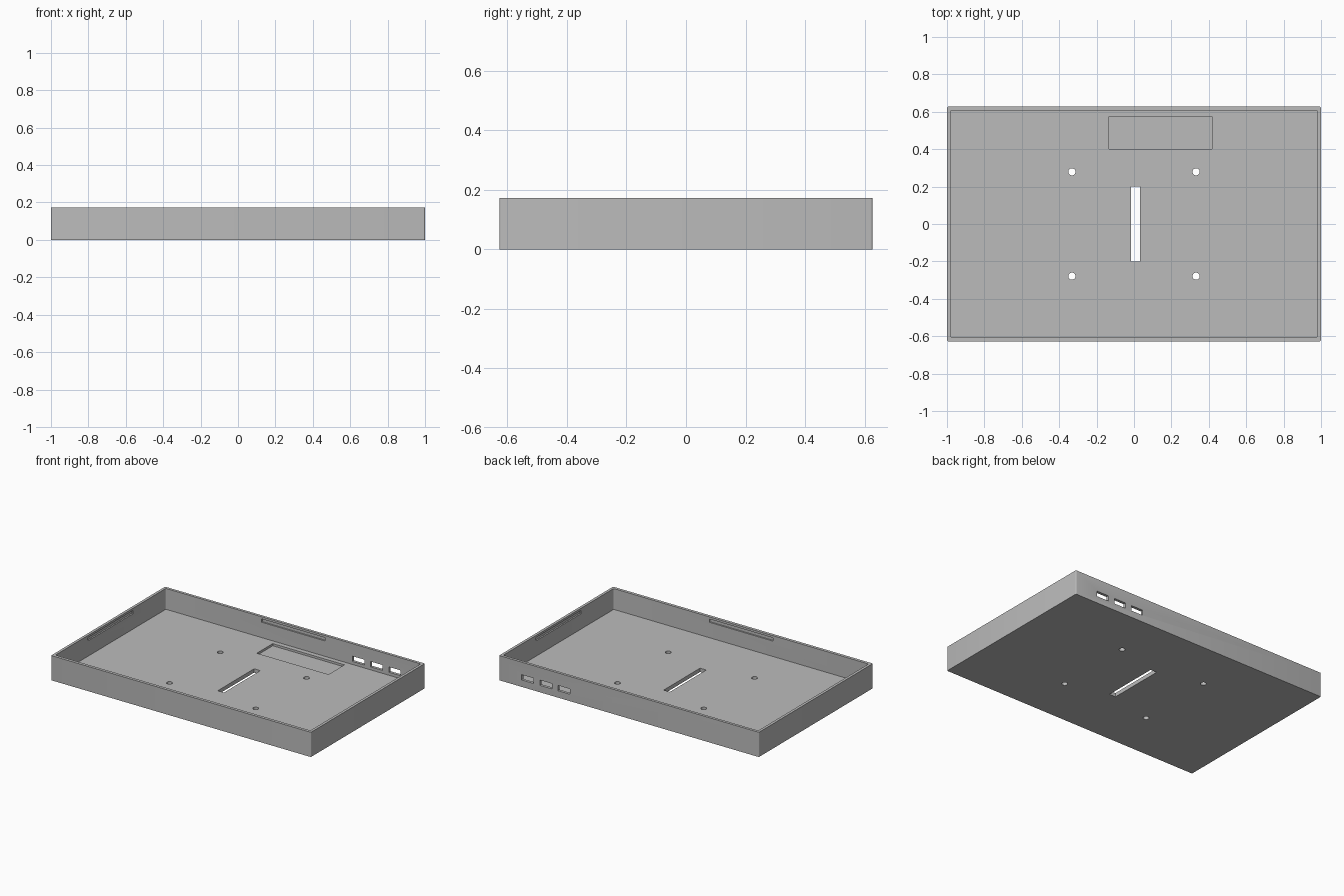
import bpy
import bmesh
from mathutils import Matrix, Vector

if "Cube" in bpy.data.objects:
    bpy.data.objects.remove(bpy.data.objects["Cube"], do_unlink=True)

HALF_X, HALF_Y, HEIGHT = 1.0, 0.627, 0.172
IN_X, IN_FRONT, IN_BACK = 0.981, -0.606, 0.608
FLOOR = 0.027

grey = bpy.data.materials.new("plain grey")
grey.use_nodes = True
colour = (0.5, 0.5, 0.5, 1)
grey.diffuse_color = colour
grey.node_tree.nodes["Principled BSDF"].inputs["Base Color"].default_value = colour


def finish(name, bm):
    mesh = bpy.data.meshes.new(name)
    bm.to_mesh(mesh)
    bm.free()
    mesh.materials.append(grey)
    obj = bpy.data.objects.new(name, mesh)
    bpy.context.collection.objects.link(obj)
    return obj


def box(name, lo, hi, radius=0):
    """Box between two corners, with optional rounded upright edges."""
    lo, hi = Vector(lo), Vector(hi)
    bm = bmesh.new()
    bmesh.ops.create_cube(bm, size=1, matrix=Matrix.Translation((lo + hi) / 2)
                          @ Matrix.Diagonal((*(hi - lo), 1)))
    if radius:
        upright = [e for e in bm.edges
                   if abs(e.verts[0].co.z - e.verts[1].co.z) > 0.01]
        bmesh.ops.bevel(bm, geom=upright, offset=radius, segments=4,
                        profile=0.5, affect='EDGES')
    return finish(name, bm)


def drill(name, x, y, radius):
    bm = bmesh.new()
    bmesh.ops.create_cone(bm, cap_ends=True, segments=24, radius1=radius,
                          radius2=radius, depth=0.2,
                          matrix=Matrix.Translation((x, y, 0)))
    return finish(name, bm)


def cut(target, cutter):
    mod = target.modifiers.new(cutter.name, 'BOOLEAN')
    mod.operation, mod.solver, mod.object = 'DIFFERENCE', 'EXACT', cutter
    bpy.context.view_layer.objects.active = target
    bpy.ops.object.modifier_apply(modifier=mod.name)
    bpy.data.objects.remove(cutter, do_unlink=True)


# Open tray
tray = box("tray", (-HALF_X, -HALF_Y, 0), (HALF_X, HALF_Y, HEIGHT), 0.007)
cut(tray, box("cavity", (-IN_X, IN_FRONT, FLOOR), (IN_X, IN_BACK, 0.3), 0.009))

# Central slot, mounting holes and shallow floor pocket
cut(tray, box("cable_slot", (-0.016, -0.2, -0.1), (0.032, 0.2, 0.1)))
for sx in (-1, 1):
    for sy in (-1, 1):
        cut(tray, drill("mounting_hole", sx * 0.332, sy * 0.279, 0.019))
cut(tray, box("floor_pocket", (-0.135, 0.4, 0.012), (0.417, 0.575, 0.1)))

# Three ports through the back wall
for x in (0.501, 0.64, 0.781):
    cut(tray, box("port", (x - 0.046, 0.55, 0.048), (x + 0.046, 0.7, 0.085)))

# Catch grooves inside the four walls
LOW, HIGH, DEEP = 0.134, 0.157, 0.01
cut(tray, box("front_groove", (-0.245, IN_FRONT - DEEP, LOW), (0.245, IN_FRONT + 0.05, HIGH)))
cut(tray, box("back_groove", (-0.245, IN_BACK - 0.05, LOW), (0.245, IN_BACK + DEEP, HIGH)))
for side, name in ((-1, "right_groove"), (1, "left_groove")):
    xs = sorted((side * (IN_X - 0.05), side * (IN_X + DEEP)))
    cut(tray, box(name, (xs[0], -0.248, LOW), (xs[1], 0.248, HIGH)))

# Smooth rounded corners, keep the edges crisp
tray.select_set(True)
bpy.context.view_layer.objects.active = tray
bpy.ops.object.shade_smooth_by_angle()
